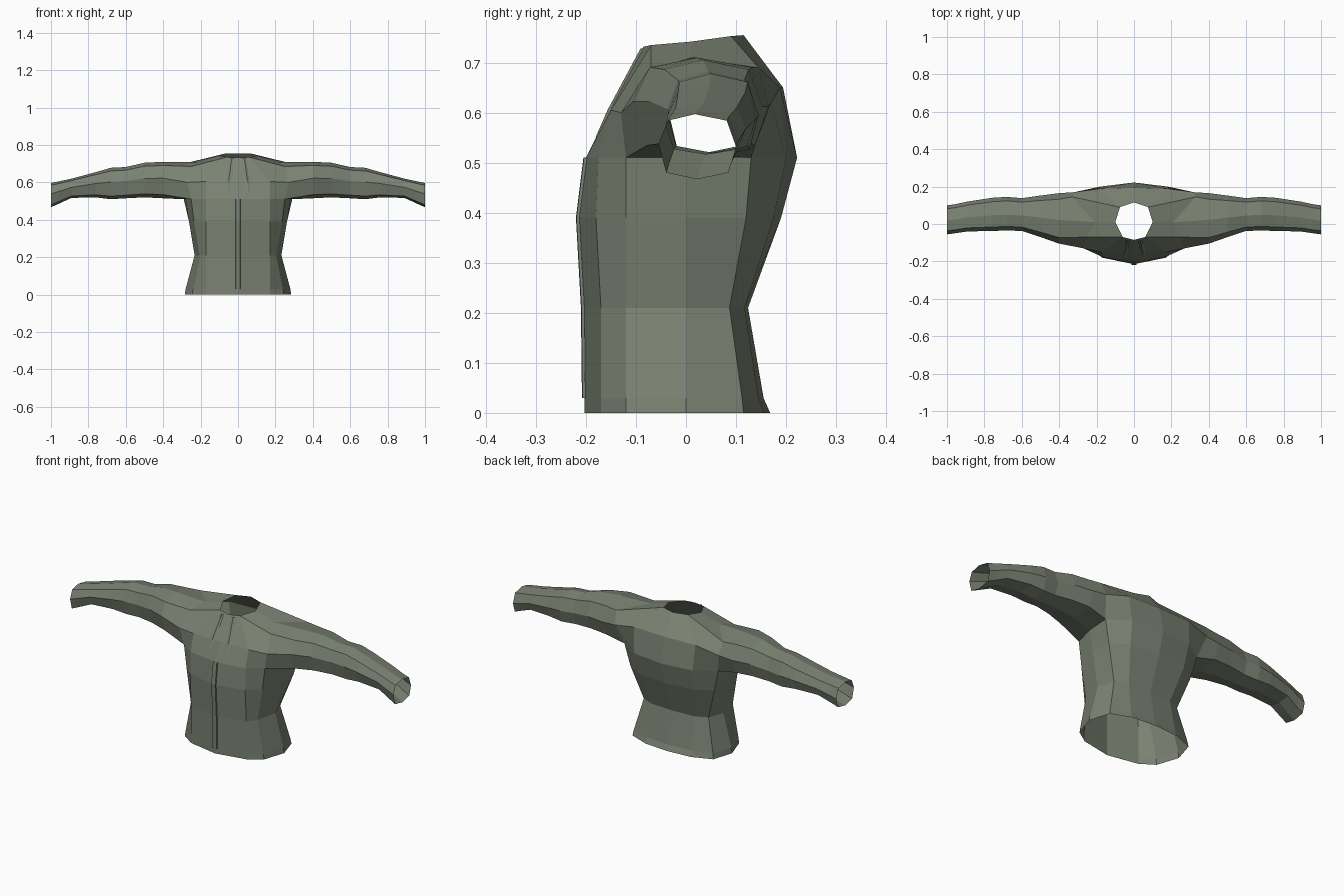
import bpy, bmesh

if "Cube" in bpy.data.objects:
    bpy.data.objects.remove(bpy.data.objects["Cube"])

# Single cloth colour
cloth = bpy.data.materials.new("grey green cloth")
cloth.use_nodes = True
colour = (0.195, 0.225, 0.17, 1)
cloth.diffuse_color = colour
bsdf = cloth.node_tree.nodes["Principled BSDF"]
bsdf.inputs["Base Color"].default_value = colour
bsdf.inputs["Roughness"].default_value = 0.9


def finish(name, bm):
    """Turn a half mesh into a mirrored, flat shaded object."""
    bmesh.ops.remove_doubles(bm, verts=bm.verts, dist=0.0005)
    bmesh.ops.recalc_face_normals(bm, faces=bm.faces)
    mesh = bpy.data.meshes.new(name)
    bm.to_mesh(mesh)
    bm.free()
    mesh.materials.append(cloth)
    obj = bpy.data.objects.new(name, mesh)
    bpy.context.collection.objects.link(obj)
    mirror = obj.modifiers.new("mirror", "MIRROR")
    mirror.use_clip = True
    mirror.merge_threshold = 0.001
    return obj


def loft(bm, rows, closed=False):
    """Bridge rows of equally many points with quads."""
    grid = [[bm.verts.new(p) for p in row] for row in rows]
    count = len(grid[0])
    for low, high in zip(grid, grid[1:]):
        for i in range(count if closed else count - 1):
            j = (i + 1) % count
            bm.faces.new((low[i], low[j], high[j], high[i]))


def face(bm, *points):
    bm.faces.new([bm.verts.new(p) for p in points])


# Armhole, running from the front over the shoulder and under the arm
front, front_top, top = (.27, -.13, .60), (.25, -.07, .685), (.21, .01, .71)
back_top, back = (.33, .145, .69), (.32, .17, .62)
back_low, low, front_low = (.29, .13, .51), (.28, 0, .51), (.25, -.12, .51)
armhole = [front, front_top, top, back_top, back, back_low, low, front_low]

# Neck opening, front to back
neck = [(0, -.085, .732), (.06, -.07, .735), (.10, .01, .742),
        (.075, .09, .753), (0, .115, .755)]

# Lower torso: half outline from centre front round to centre back
bm = bmesh.new()


def outline(z, f0, f1, f2, s, b2, b1, b0):
    return [(0, f0, z), (.17, f1, z), (f2, -.12, z), (s, 0, z),
            (*b2, z), (*b1, z), (0, b0, z)]


chest = outline(.51, -.20, -.175, .25, .28, (.29, .13), (.18, .20), .222)
loft(bm, [
    outline(0, -.203, -.17, .245, .285, (.25, .115), (.14, .157), .168),
    outline(.03, -.203, -.17, .24, .28, (.245, .112), (.14, .145), .155),
    outline(.21, -.205, -.17, .205, .232, (.20, .087), (.13, .117), .124),
    outline(.39, -.215, -.18, .235, .262, (.26, .12), (.17, .175), .19),
    chest])

# Chest panel and upper back panel
loft(bm, [chest[:3],
          [(0, -.152, .605), (.17, -.15, .605), front],
          [neck[0], neck[1], front_top]])
upper_back = [(0, .194, .65), (.19, .188, .65), back]
loft(bm, [[chest[6], chest[5], chest[4]], upper_back,
          [neck[4], neck[3], back_top]])

# Shoulder tops
face(bm, neck[1], neck[2], top, front_top)
face(bm, neck[2], neck[3], back_top, top)


# Sleeve: eight sided rings out to an open cuff
def sleeve_ring(x, y0, y1, z0, z1):
    shape = [(0, .55), (.12, .9), (.47, 1), (.88, .9),
             (1, .5), (.9, .1), (.5, 0), (.1, .1)]
    return [(x, y0 + u * (y1 - y0), z0 + v * (z1 - z0)) for u, v in shape]


loft(bm, [armhole,
          sleeve_ring(.40, -.105, .165, .515, .71),
          sleeve_ring(.50, -.07, .152, .52, .705),
          sleeve_ring(.60, -.037, .138, .515, .682),
          sleeve_ring(.68, -.035, .145, .51, .678),
          sleeve_ring(.76, -.037, .14, .52, .655),
          sleeve_ring(.89, -.04, .12, .517, .62),
          sleeve_ring(.96, -.05, .105, .485, .605),
          sleeve_ring(1.0, -.055, .10, .467, .597)], closed=True)
finish("jacket_body", bm)

# Thin button placket following the centre front
bm = bmesh.new()
line = [(-.203, .03), (-.205, .21), (-.215, .39), (-.20, .51)]
loft(bm, [[(0, y - .005, z), (.012, y - .004, z), (.014, y + .002, z)]
          for y, z in line])
finish("front_placket", bm)

# Narrow collar folds lying on the chest
bm = bmesh.new()
loft(bm, [[(.022, -.09, .728), (.034, -.091, .728), (.042, -.085, .728)],
          [(.034, -.153, .605), (.05, -.157, .605), (.062, -.151, .605)],
          [(.048, -.180, .55), (.055, -.181, .55), (.062, -.178, .55)]])
finish("collar_fold", bm)
